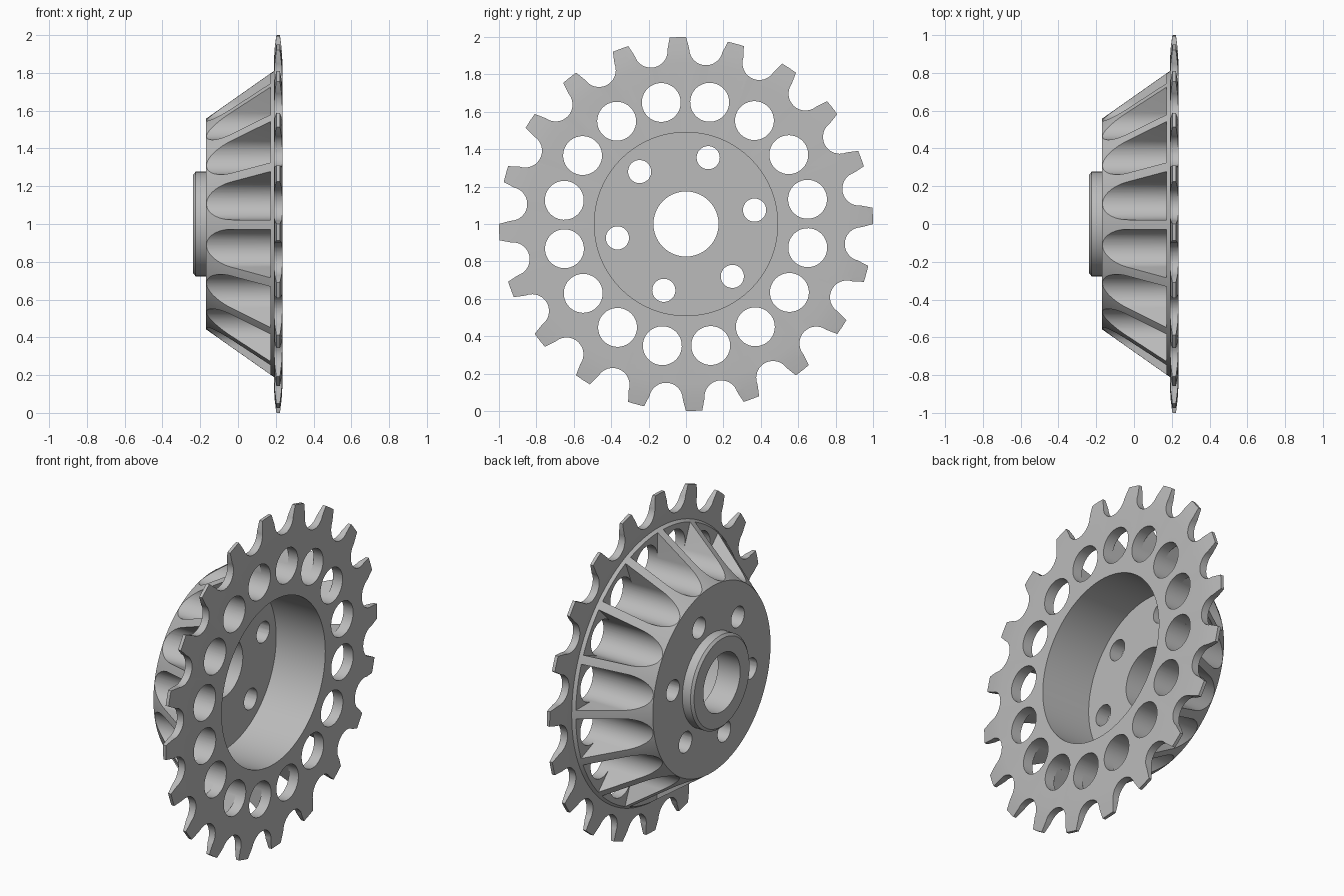
import bpy, bmesh
from math import sin, cos, pi, radians

cube = bpy.data.objects.get("Cube")
if cube:
    bpy.data.objects.remove(cube, do_unlink=True)

HOLES, TEETH, BOLTS = 16, 20, 6
HOLE_R, HOLE_RING = 0.104, 0.663

steel = bpy.data.materials.new("grey_steel")
steel.use_nodes = True
grey = (0.5, 0.5, 0.5, 1)
steel.diffuse_color = grey
steel.node_tree.nodes["Principled BSDF"].inputs["Base Color"].default_value = grey


def to_object(bm, name):
    bmesh.ops.recalc_face_normals(bm, faces=bm.faces)
    mesh = bpy.data.meshes.new(name)
    bm.to_mesh(mesh)
    bm.free()
    mesh.materials.append(steel)
    obj = bpy.data.objects.new(name, mesh)
    bpy.context.collection.objects.link(obj)
    return obj


def revolve(name, profile, steps=128):
    """Turn a closed (x, radius) profile around the wheel axle."""
    bm = bmesh.new()
    rings = []
    for i in range(steps):
        a = 2 * pi * i / steps
        rings.append([bm.verts.new((x, r * cos(a), 1 + r * sin(a))) for x, r in profile])
    n = len(profile)
    for i in range(steps):
        p, q = rings[i], rings[(i + 1) % steps]
        for j in range(n):
            k = (j + 1) % n
            bm.faces.new((p[j], p[k], q[k], q[j]))
    return to_object(bm, name)


def add_prisms(bm, outline, count, phase, x0, x1):
    """Repeat a (tangential, radial) outline around the axle, extruded along x."""
    for i in range(count):
        a = radians(phase) + 2 * pi * i / count
        ends = [[bm.verts.new((x, v * cos(a) - u * sin(a), 1 + v * sin(a) + u * cos(a)))
                 for u, v in outline] for x in (x0, x1)]
        bm.faces.new(ends[0])
        bm.faces.new(ends[1][::-1])
        n = len(outline)
        for j in range(n):
            k = (j + 1) % n
            bm.faces.new((ends[0][j], ends[0][k], ends[1][k], ends[1][j]))


def arc(centre, radius, start, end, steps):
    angles = [start + (end - start) * i / steps for i in range(steps + 1)]
    return [(radius * cos(a), centre + radius * sin(a)) for a in angles]


def cut(obj, name, jobs):
    """Subtract a set of repeated prisms, then discard the cutter."""
    bm = bmesh.new()
    for job in jobs:
        add_prisms(bm, *job)
    cutter = to_object(bm, name)
    cutter.hide_render = True
    mod = obj.modifiers.new(name, "BOOLEAN")
    mod.operation, mod.solver, mod.object = "DIFFERENCE", "EXACT", cutter
    bpy.context.view_layer.objects.active = obj
    bpy.ops.object.modifier_apply(modifier=name)
    bpy.data.objects.remove(cutter, do_unlink=True)


# Turned blank: boss, cone, toothed plate with thinned rim, and deep cavity
wheel = revolve("sprocket_wheel", [
    (-0.237, 0.174), (-0.237, 0.262), (-0.224, 0.277), (-0.17, 0.277),
    (-0.17, 0.557), (0.19, 0.81), (0.19, 0.86), (0.194, 0.93), (0.203, 1.0),
    (0.222, 1.0), (0.231, 0.93), (0.235, 0.86), (0.235, 0.49),
    (-0.09, 0.49), (-0.09, 0.174)])

# Tooth gaps: round seat with flanks opening to the tips
lean = radians(10)
gap = arc(0.945, 0.09, pi + lean, 2 * pi - lean, 20)
gap = [(u, v) for u, v in arc(0.945, 0.09, pi - lean, 2 * pi + lean, 24) if v < 0.94]
gap = [(-0.135, 1.05), (-0.113, 0.994)] + gap + [(0.113, 0.994), (0.135, 1.05)]
bolt = arc(0.374, 0.062, 0, 2 * pi, 32)[:-1]
cut(wheel, "tooth_gaps_and_bolt_holes", [
    (gap, TEETH, 2.5 + 180 / TEETH, 0.1, 0.4),
    (bolt, BOLTS, 11.5, -0.3, 0.0)])

# Scooped pockets leaving straight ribs of even thickness
half = pi / HOLES
scoop = arc(HOLE_RING, HOLE_R, pi + half, 2 * pi - half, 28)
reach = 0.35
u, v = scoop[-1]
u, v = u + reach * sin(half), v + reach * cos(half)
scoop += [(u, v), (-u, v)]
cut(wheel, "rib_pockets", [(scoop, HOLES, 11.5, -0.3, 0.172)])

# Round holes through the plate into the pockets
hole = arc(HOLE_RING, HOLE_R, 0, 2 * pi, 48)[:-1]
cut(wheel, "plate_holes", [(hole, HOLES, 11.5, 0.15, 0.4)])

# Smooth round walls, crisp edges
bpy.ops.object.select_all(action="DESELECT")
wheel.select_set(True)
bpy.context.view_layer.objects.active = wheel
bpy.ops.object.shade_smooth_by_angle(angle=radians(25))
